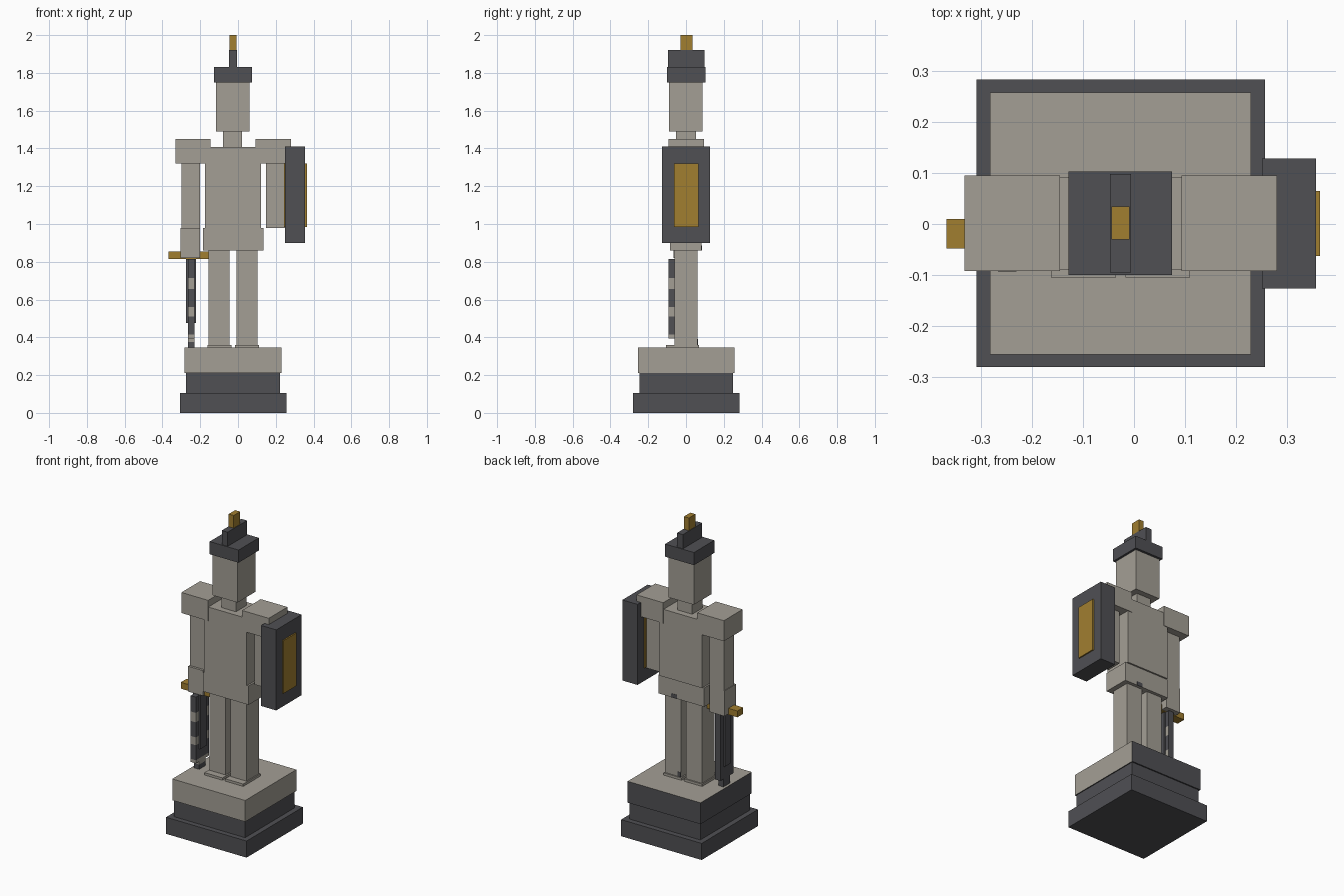
import bpy

cube = bpy.data.objects.get("Cube")
if cube:
    bpy.data.objects.remove(cube, do_unlink=True)


def material(name, rgb):
    m = bpy.data.materials.new(name)
    m.use_nodes = True
    m.diffuse_color = (*rgb, 1)
    m.node_tree.nodes["Principled BSDF"].inputs["Base Color"].default_value = (*rgb, 1)
    return m


stone = material("warm grey stone", (0.37, 0.346, 0.3))
slate = material("dark slate", (0.08, 0.08, 0.088))
gold = material("old gold", (0.355, 0.21, 0.03))


def box(name, mat, x, y, z, weathered=False):
    """Box between the given limits; a weathered box is slate on its back, -x side and underside."""
    lims = (x, y, z)
    bpy.ops.mesh.primitive_cube_add(size=1, location=[sum(l) / 2 for l in lims])
    ob = bpy.context.object
    ob.name = name
    for v in ob.data.vertices:
        for i, l in enumerate(lims):
            v.co[i] *= l[1] - l[0]
    ob.data.materials.append(mat)
    if weathered:
        ob.data.materials.append(slate)
        for p in ob.data.polygons:
            n = p.normal
            if n.y > 0.5 or n.x < -0.5 or n.z < -0.5:
                p.material_index = 1
    return ob


# Plinth
box("plinth_base", slate, (-0.308, 0.256), (-0.28, 0.283), (0, 0.105))
box("plinth_middle", slate, (-0.275, 0.223), (-0.247, 0.249), (0.105, 0.21))
box("plinth_slab", stone, (-0.282, 0.229), (-0.255, 0.257), (0.21, 0.345), True)

# Legs and feet, mirrored about the body axis
MID = -0.026
for side, s in (("right", -1), ("left", 1)):
    def span(a, b):
        return tuple(sorted((MID + s * a, MID + s * b)))
    box(side + "_foot", stone, span(0.009, 0.136), (-0.105, 0.07), (0.345, 0.36))
    box(side + "_leg", stone, span(0.018, 0.129), (-0.062, 0.062), (0.36, 0.86))
    box(side + "_upper_arm", stone, span(0.175, 0.274), (-0.05, 0.05), (0.98, 1.32))
    box(side + "_shoulder", stone, span(0.119, 0.306), (-0.092, 0.095), (1.32, 1.45))

# Body and head
box("hips", stone, (-0.185, 0.134), (-0.085, 0.082), (0.86, 0.98))
box("torso", stone, (-0.175, 0.123), (-0.09, 0.092), (0.98, 1.407))
box("neck", stone, (-0.08, 0.022), (-0.052, 0.052), (1.407, 1.49))
box("head", stone, (-0.116, 0.06), (-0.09, 0.088), (1.49, 1.75))

# Helmet
box("helmet_cap", slate, (-0.128, 0.074), (-0.1, 0.103), (1.75, 1.83))
box("helmet_crest", slate, (-0.047, -0.006), (-0.095, 0.098), (1.83, 1.92))
box("plume", gold, (-0.044, -0.009), (-0.03, 0.034), (1.92, 2.0))

# Shield
box("shield", slate, (0.25, 0.356), (-0.126, 0.128), (0.9, 1.41))
box("shield_panel", gold, (0.243, 0.364), (-0.063, 0.065), (0.985, 1.32))

# Hand and sword
box("right_hand", stone, (-0.304, -0.2), (-0.065, 0.05), (0.82, 0.98))
box("sword_guard", gold, (-0.367, -0.15), (-0.048, 0.01), (0.815, 0.855))
box("sword_ridge", slate, (-0.275, -0.222), (-0.06, 0.005), (0.475, 0.815))
levels = (0.395, 0.415, 0.51, 0.56, 0.655, 0.715, 0.815)
for i, z in enumerate(zip(levels, levels[1:])):
    worn = i % 2 == 0
    box("sword_blade_%d" % i, stone if worn else slate, (-0.266, -0.23), (-0.093, 0.036), z, worn)
box("sword_tip_upper", stone, (-0.266, -0.23), (-0.06, 0.005), (0.375, 0.395), True)
box("sword_tip", slate, (-0.266, -0.23), (-0.06, 0.005), (0.345, 0.375))

# Small dark patches on the back
box("hip_patch", slate, (0.005, 0.045), (0.081, 0.084), (0.86, 0.885))
box("leg_patch", slate, (-0.008, 0.015), (0.061, 0.064), (0.36, 0.39))
